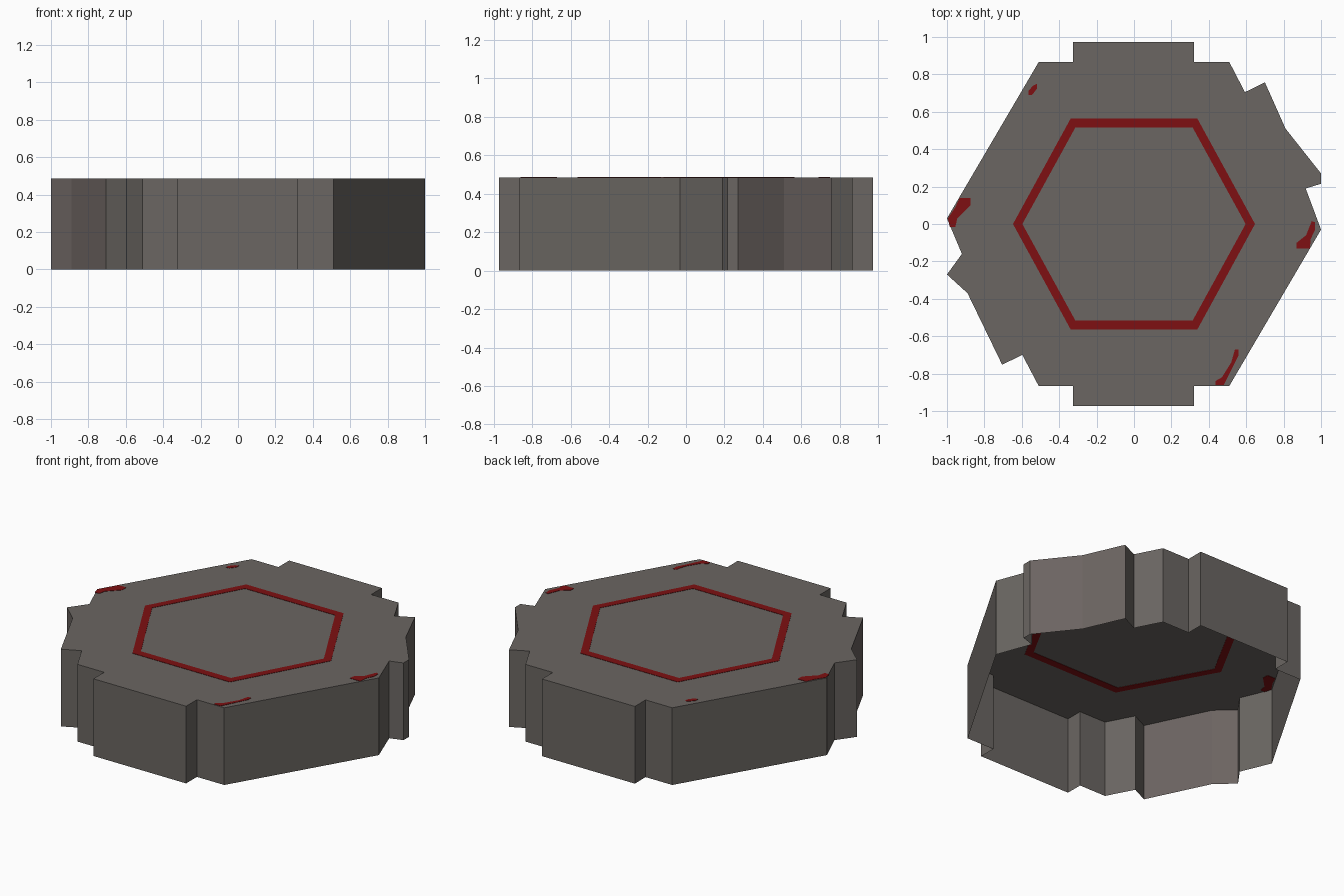
import bpy, bmesh

if "Cube" in bpy.data.objects:
    bpy.data.objects.remove(bpy.data.objects["Cube"])

TOP = 0.485

def material(name, rgb):
    m = bpy.data.materials.new(name)
    m.diffuse_color = (*rgb, 1)
    m.use_nodes = True
    m.node_tree.nodes["Principled BSDF"].inputs["Base Color"].default_value = m.diffuse_color
    return m

stone = material("warm grey", (0.145, 0.133, 0.122))
tinted = material("pinkish grey", (0.150, 0.128, 0.120))
red = material("deep red", (0.21, 0.005, 0.006))

def finish(bm, name, mats):
    mesh = bpy.data.meshes.new(name)
    bm.to_mesh(mesh)
    bm.free()
    for m in mats:
        mesh.materials.append(m)
    ob = bpy.data.objects.new(name, mesh)
    bpy.context.collection.objects.link(ob)
    return ob

# Notched hexagonal shell, open underneath (clockwise outline from the back left)
right_side = [(-0.51, 0.865), (-0.325, 0.865), (-0.325, 0.972), (0.32, 0.972), (0.32, 0.865),
              (0.51, 0.865), (0.593, 0.705), (0.70, 0.757), (0.81, 0.51), (1.0, 0.27),
              (1.0, 0.215), (0.918, 0.19), (1.0, -0.03)]
left_side = [(0.51, -0.865), (0.32, -0.865), (0.32, -0.972), (-0.325, -0.972), (-0.325, -0.865),
             (-0.51, -0.865), (-0.597, -0.70), (-0.705, -0.752), (-0.89, -0.37), (-1.0, -0.27),
             (-0.92, -0.16), (-1.0, 0.03)]
outline = (right_side + left_side)[::-1]
bm = bmesh.new()
upper = [bm.verts.new((x, y, TOP)) for x, y in outline]
lower = [bm.verts.new((x, y, 0)) for x, y in outline]
bm.faces.new(upper)
for i in range(len(outline)):
    j = (i + 1) % len(outline)
    f = bm.faces.new((lower[i], lower[j], upper[j], upper[i]))
    c = f.calc_center_median()
    # The two curved corner flanks carry a slightly pinker stone
    if c.x * c.y > 0.3 and 0.7 < abs(c.x) < 0.96:
        f.material_index = 1
bm.normal_update()
bmesh.ops.triangulate(bm, faces=[f for f in bm.faces if len(f.verts) > 4])
finish(bm, "hex_shell", [stone, tinted])

# Painted marks: very thin plates passing through the top sheet, seen from both sides
def plate(name, polys):
    bm = bmesh.new()
    for pts in polys:
        lo = [bm.verts.new((x, y, TOP - 0.002)) for x, y in pts]
        hi = [bm.verts.new((x, y, TOP + 0.002)) for x, y in pts]
        bm.faces.new(lo[::-1])
        bm.faces.new(hi)
        for i in range(len(pts)):
            j = (i + 1) % len(pts)
            bm.faces.new((lo[i], lo[j], hi[j], hi[i]))
    bmesh.ops.recalc_face_normals(bm, faces=bm.faces)
    finish(bm, name, [red])

def hexagon(w, tip, h):
    return [(tip, 0), (w, h), (-w, h), (-tip, 0), (-w, -h), (w, -h)]

# Hexagonal ring as six strips
outer, inner = hexagon(0.338, 0.647, 0.565), hexagon(0.313, 0.597, 0.517)
plate("red_hex_ring", [(outer[i], outer[(i + 1) % 6], inner[(i + 1) % 6], inner[i])
                       for i in range(6)])

# Worn red patches along the rim
plate("rim_patches", [
    [(-0.565, 0.69), (-0.545, 0.69), (-0.518, 0.725), (-0.518, 0.75), (-0.54, 0.74), (-0.565, 0.71)],
    [(-0.985, -0.015), (-0.955, -0.015), (-0.945, 0.03), (-0.875, 0.10), (-0.875, 0.14),
     (-0.932, 0.14), (-0.955, 0.09), (-0.995, 0.03)],
    [(0.87, -0.13), (0.94, -0.13), (0.945, -0.08), (0.968, -0.03), (0.968, 0.01), (0.95, 0.015),
     (0.92, -0.06), (0.87, -0.10)],
    [(0.435, -0.86), (0.48, -0.86), (0.53, -0.76), (0.56, -0.70), (0.56, -0.67), (0.54, -0.67),
     (0.52, -0.74), (0.47, -0.82), (0.435, -0.84)],
])
